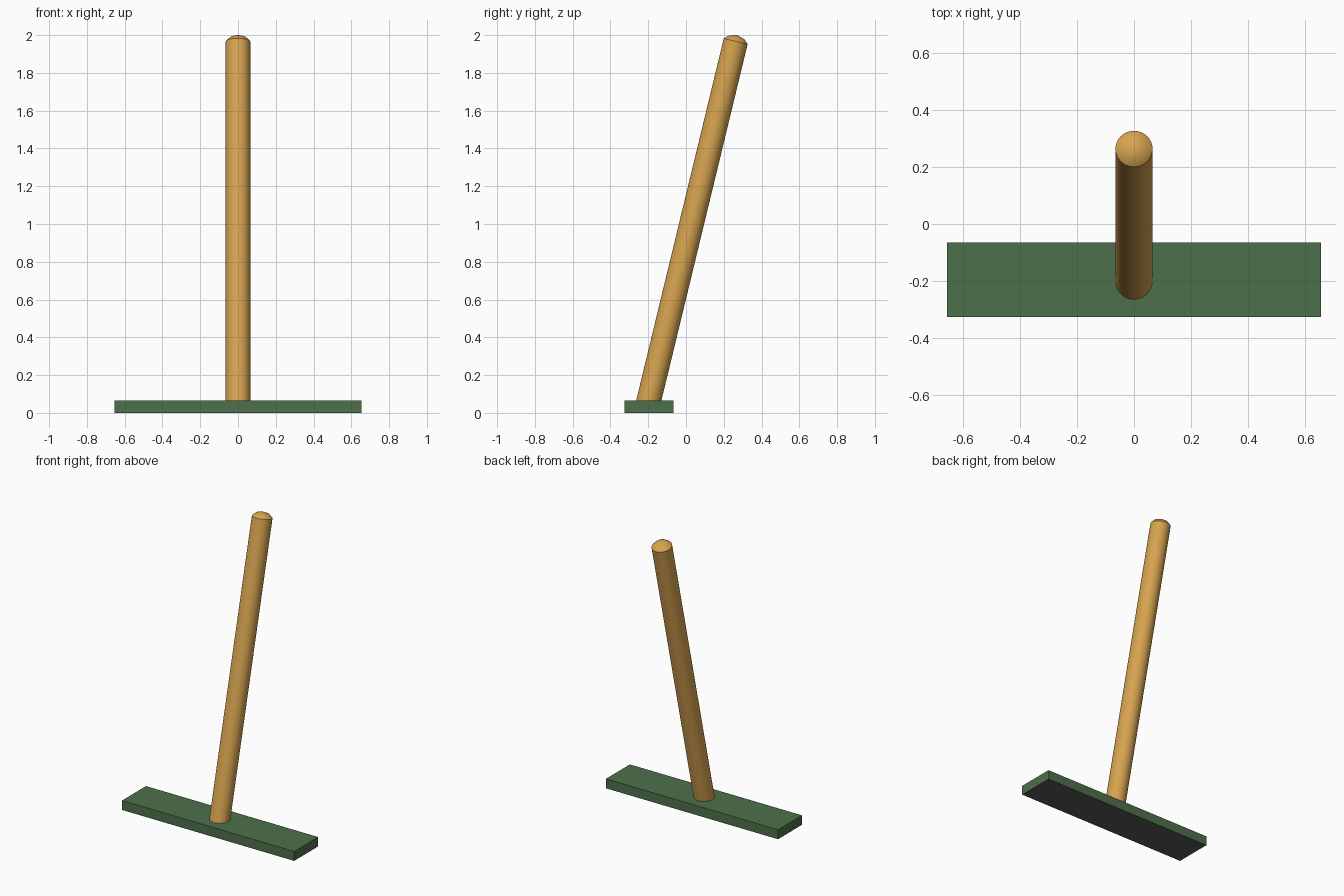
import bpy, bmesh
from math import cos, sin, pi, radians
from mathutils import Vector

if "Cube" in bpy.data.objects:
    bpy.data.objects.remove(bpy.data.objects["Cube"])


def material(name, color):
    mat = bpy.data.materials.new(name)
    mat.diffuse_color = (*color, 1)
    mat.use_nodes = True
    mat.node_tree.nodes["Principled BSDF"].inputs["Base Color"].default_value = mat.diffuse_color
    return mat


def add_object(name, bm, mats):
    bmesh.ops.recalc_face_normals(bm, faces=bm.faces)
    mesh = bpy.data.meshes.new(name)
    bm.to_mesh(mesh)
    bm.free()
    for m in mats:
        mesh.materials.append(m)
    ob = bpy.data.objects.new(name, mesh)
    bpy.context.collection.objects.link(ob)
    return ob


green = material("green_paint", (0.075, 0.16, 0.07))
wood = material("wood", (0.68, 0.37, 0.08))
grey = material("grey_underside", (0.1, 0.1, 0.1))

# Flat head, green with a grey underside
bm = bmesh.new()
bmesh.ops.create_cube(bm, size=1)
bmesh.ops.scale(bm, vec=(1.31, 0.26, 0.065), verts=bm.verts)
bmesh.ops.translate(bm, vec=(0, -0.195, 0.0325), verts=bm.verts)
bm.normal_update()
for f in bm.faces:
    f.material_index = 1 if f.normal.z < -0.5 else 0
add_object("head", bm, [green, grey])

# Leaning round handle with a shallow pointed end
low, high = Vector((0, -0.203, 0.04)), Vector((0, 0.263, 1.967))
axis = high - low
length = axis.length
profile = [(0.065, 0), (0.065, length), (0.042, length + 0.022)]
sides = 32
bm = bmesh.new()
rings = [[bm.verts.new((r * cos(2 * pi * i / sides), r * sin(2 * pi * i / sides), h))
          for i in range(sides)] for r, h in profile]
tip = bm.verts.new((0, 0, length + 0.034))
for a, b in zip(rings, rings[1:]):
    for i in range(sides):
        j = (i + 1) % sides
        bm.faces.new((a[i], a[j], b[j], b[i]))
for i in range(sides):
    bm.faces.new((rings[-1][i], rings[-1][(i + 1) % sides], tip))
bm.faces.new(rings[0][::-1])
handle = add_object("handle", bm, [wood])
handle.location = low
handle.rotation_euler = axis.to_track_quat('Z', 'Y').to_euler()

bpy.context.view_layer.objects.active = handle
handle.select_set(True)
bpy.ops.object.shade_smooth_by_angle(angle=radians(30))
